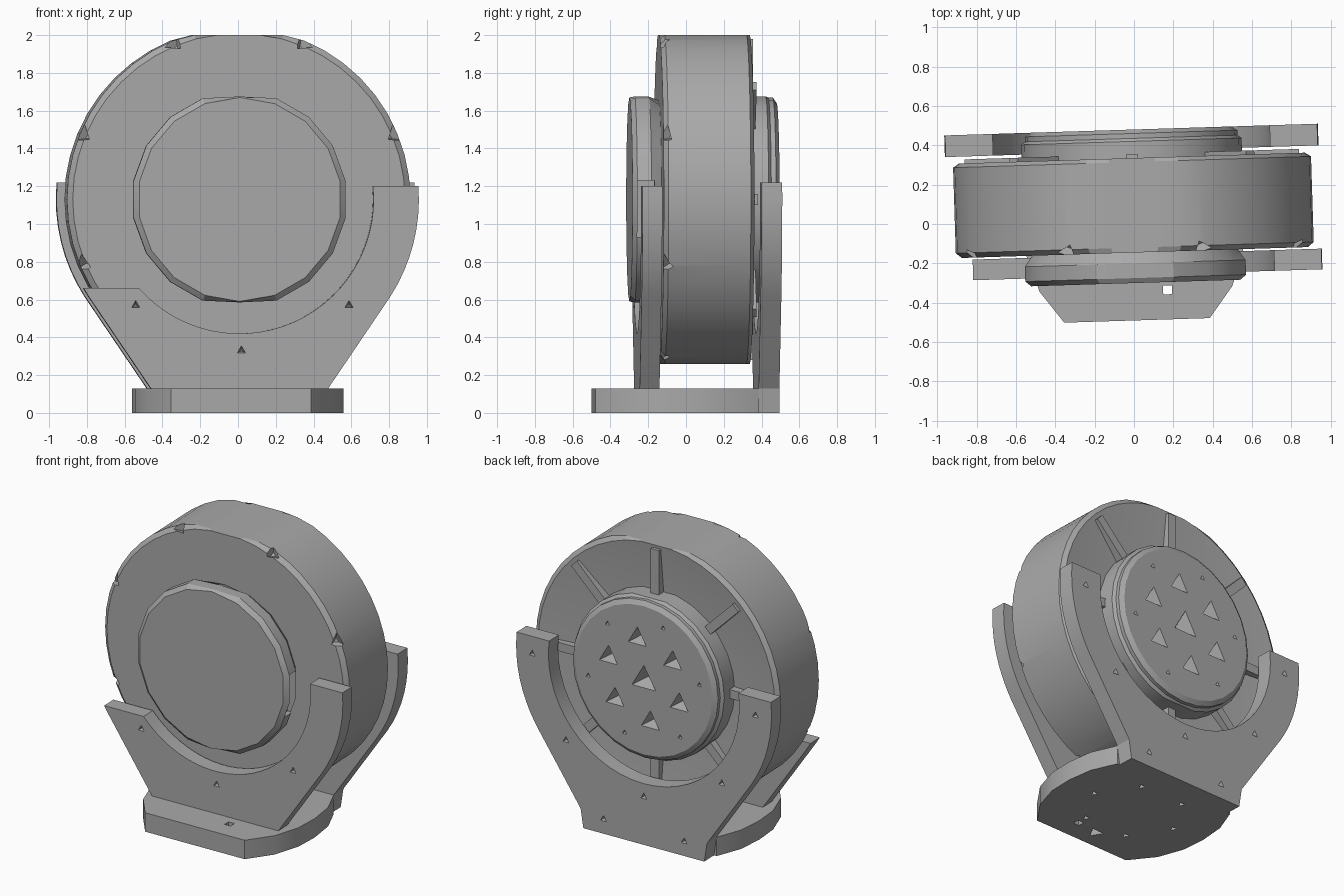
import bpy, bmesh, math
from mathutils import Matrix, Vector

cube = bpy.data.objects.get("Cube")
if cube:
    bpy.data.objects.remove(cube, do_unlink=True)

CENTRE = 1.13   # height of the wheel axis
YAW = math.radians(1.8)

grey = bpy.data.materials.new("plain_grey")
grey.use_nodes = True
colour = (0.4, 0.4, 0.4, 1)
grey.diffuse_color = colour
grey.node_tree.nodes["Principled BSDF"].inputs["Base Color"].default_value = colour
parts = []


def make(name, bm):
    bmesh.ops.recalc_face_normals(bm, faces=bm.faces)
    mesh = bpy.data.meshes.new(name)
    bm.to_mesh(mesh)
    bm.free()
    obj = bpy.data.objects.new(name, mesh)
    bpy.context.collection.objects.link(obj)
    mesh.materials.append(grey)
    parts.append(obj)
    return obj


def lathe(name, profile, sides, flat, phase=0.0):
    """Spin (radius, y) points around the axle; flatten top and bottom."""
    bm = bmesh.new()
    rings = []
    for r, y in profile:
        ring = []
        for i in range(sides):
            a = 2 * math.pi * (i + phase) / sides
            z = max(-flat, min(flat, r * math.sin(a)))
            ring.append(bm.verts.new((r * math.cos(a), y, CENTRE + z)))
        rings.append(ring)
    for a, b in zip(rings, rings[1:]):
        for i in range(sides):
            j = (i + 1) % sides
            bm.faces.new((a[i], a[j], b[j], b[i]))
    bm.faces.new(rings[0])
    bm.faces.new(rings[-1])
    return make(name, bm)


def extrude(name, points, offset):
    """Close an outline and push it along an offset."""
    bm = bmesh.new()
    face = bm.faces.new([bm.verts.new(p) for p in points])
    top = bmesh.ops.extrude_face_region(bm, geom=[face])["geom"]
    moved = [v for v in top if isinstance(v, bmesh.types.BMVert)]
    bmesh.ops.translate(bm, vec=offset, verts=moved)
    return make(name, bm)


def polar(radius, degrees, y):
    a = math.radians(degrees)
    return Vector((radius * math.cos(a), y, CENTRE + radius * math.sin(a)))


def cut(obj, pits=(), boxes=()):
    """Cut three-sided pits (point, inward direction, radius, depth) and boxes."""
    bm = bmesh.new()
    for point, inward, radius, depth in pits:
        d = Vector(inward).normalized()
        spot = Vector(point) + d * (depth / 2 - 0.01)
        turn = d.to_track_quat('Z', 'Y').to_matrix().to_4x4()
        bmesh.ops.create_cone(bm, cap_ends=True, segments=3, radius1=radius,
                              radius2=radius * 0.25, depth=depth,
                              matrix=Matrix.Translation(spot) @ turn)
    for middle, size in boxes:
        bmesh.ops.create_cube(bm, size=1, matrix=Matrix.Translation(middle)
                              @ Matrix.Diagonal((*size, 1)))
    cutter = make("cutter", bm)
    parts.remove(cutter)
    mod = obj.modifiers.new("cut", 'BOOLEAN')
    mod.operation, mod.solver, mod.object = 'DIFFERENCE', 'EXACT', cutter
    bpy.context.view_layer.objects.active = obj
    bpy.ops.object.modifier_apply(modifier="cut")
    bpy.data.objects.remove(cutter, do_unlink=True)


def bracket(name, y, thickness, right_end, left_end, foot):
    """Cradle plate: circular inner cut, rounded outside, straight taper."""
    inner, outer = 0.71, 0.95
    a0 = math.degrees(math.asin((right_end - CENTRE) / inner))
    a1 = -180 - math.degrees(math.asin((left_end - CENTRE) / inner))
    pts = [polar(inner, a1 + (a0 - a1) * i / 28, y) for i in range(29)]
    b0 = math.degrees(math.asin((right_end - CENTRE) / outer))
    pts += [polar(outer, b0 + (-33 - b0) * i / 8, y) for i in range(9)]
    pts += [Vector((0.47, y, 0.13)), Vector((0.45, y, foot)),
            Vector((-0.45, y, foot)), Vector((-0.47, y, 0.13))]
    b1 = -180 - math.degrees(math.asin((left_end - CENTRE) / outer))
    if b1 < -147:
        pts += [polar(outer, -147 + (b1 + 147) * i / 8, y) for i in range(9)]
    else:
        pts.append(Vector((-0.77, y, left_end)))
    return extrude(name, pts, (0, thickness, 0))


# Wheel with chipped screw seats round the front rim
wheel = lathe("wheel", [(0.05, -0.145), (0.88, -0.145), (0.91, -0.12), (0.91, 0.315),
                        (0.88, 0.335), (0.55, 0.3), (0.05, 0.3)], 48, 0.87)
chips = []
for k in range(8):
    angle = 22.5 + 45 * k
    a = math.radians(angle)
    chips.append((polar(0.9, angle, -0.14), (-math.cos(a), 1, -math.sin(a)), 0.075, 0.06))
cut(wheel, chips)

# Radial ribs on the back of the wheel
for k in range(8):
    bm = bmesh.new()
    bmesh.ops.create_cube(bm, size=1, matrix=Matrix.Translation((0, 0, CENTRE))
                          @ Matrix.Rotation(math.radians(45 * k), 4, 'Y')
                          @ Matrix.Translation((0.68, 0.32, 0))
                          @ Matrix.Diagonal((0.34, 0.07, 0.06, 1)))
    make(f"back_rib_{k + 1}", bm)

# Front cover with a connector recess on its left side
cover = lathe("front_cover", [(0.52, -0.13), (0.57, -0.2), (0.57, -0.275),
                              (0.54, -0.3)], 18, 0.545, 0.5)
cut(cover, boxes=[((0.55, -0.23, 1.08), (0.12, 0.09, 0.3))])

# Back hub with a ring of pits
hub = lathe("back_hub", [(0.56, 0.25), (0.56, 0.42), (0.54, 0.435), (0.54, 0.46),
                         (0.51, 0.48)], 28, 0.545)
inward = (0, -1, 0)
pits = [(polar(0.28, 60 * k + 20, 0.48), inward, 0.085, 0.09) for k in range(6)]
pits += [(polar(0.42, 60 * k + 50, 0.48), inward, 0.025, 0.03) for k in range(6)]
pits.append((polar(0, 0, 0.48), inward, 0.11, 0.1))
cut(hub, pits)

# Cradle brackets
front = bracket("front_bracket", -0.26, 0.105, 1.2, 0.66, 0.12)
cut(front, [((x, -0.26, z), (0, 1, 0), 0.03, 0.05)
            for x, z in ((-0.55, 0.57), (0.58, 0.57), (0.01, 0.33))])
back = bracket("back_bracket", 0.37, 0.11, 1.22, 1.22, 0.0)
cut(back, [((x, 0.48, z), inward, 0.03, 0.05)
           for x, z in ((-0.83, 1.1), (0.83, 1.1), (-0.58, 0.57), (0.58, 0.57),
                        (0, 0.33), (-0.3, 0.1), (0.3, 0.1))])

# Base foot with rounded sides
half = [(0.37, -0.49), (0.49, -0.33), (0.55, -0.15), (0.56, 0.02),
        (0.54, 0.2), (0.47, 0.37)]
outline = half + [(-x, y) for x, y in reversed(half)]
base = extrude("base", [(x, y, 0) for x, y in outline], (0, 0, 0.13))
under = [((0.33 * math.cos(k * math.pi / 3), 0.3 * math.sin(k * math.pi / 3), 0),
          (0, 0, 1), 0.03, 0.05) for k in range(6)]
under.append(((0, -0.36, 0), (0, 0, 1), 0.06, 0.06))
cut(base, under, [((0.16, -0.34, 0.06), (0.045, 0.045, 0.3))])

# Turn the whole assembly slightly and smooth the curved walls
bpy.ops.object.select_all(action='DESELECT')
for obj in parts:
    obj.rotation_euler.z = YAW
    obj.select_set(True)
bpy.context.view_layer.objects.active = parts[0]
bpy.ops.object.shade_smooth_by_angle(angle=math.radians(22))
